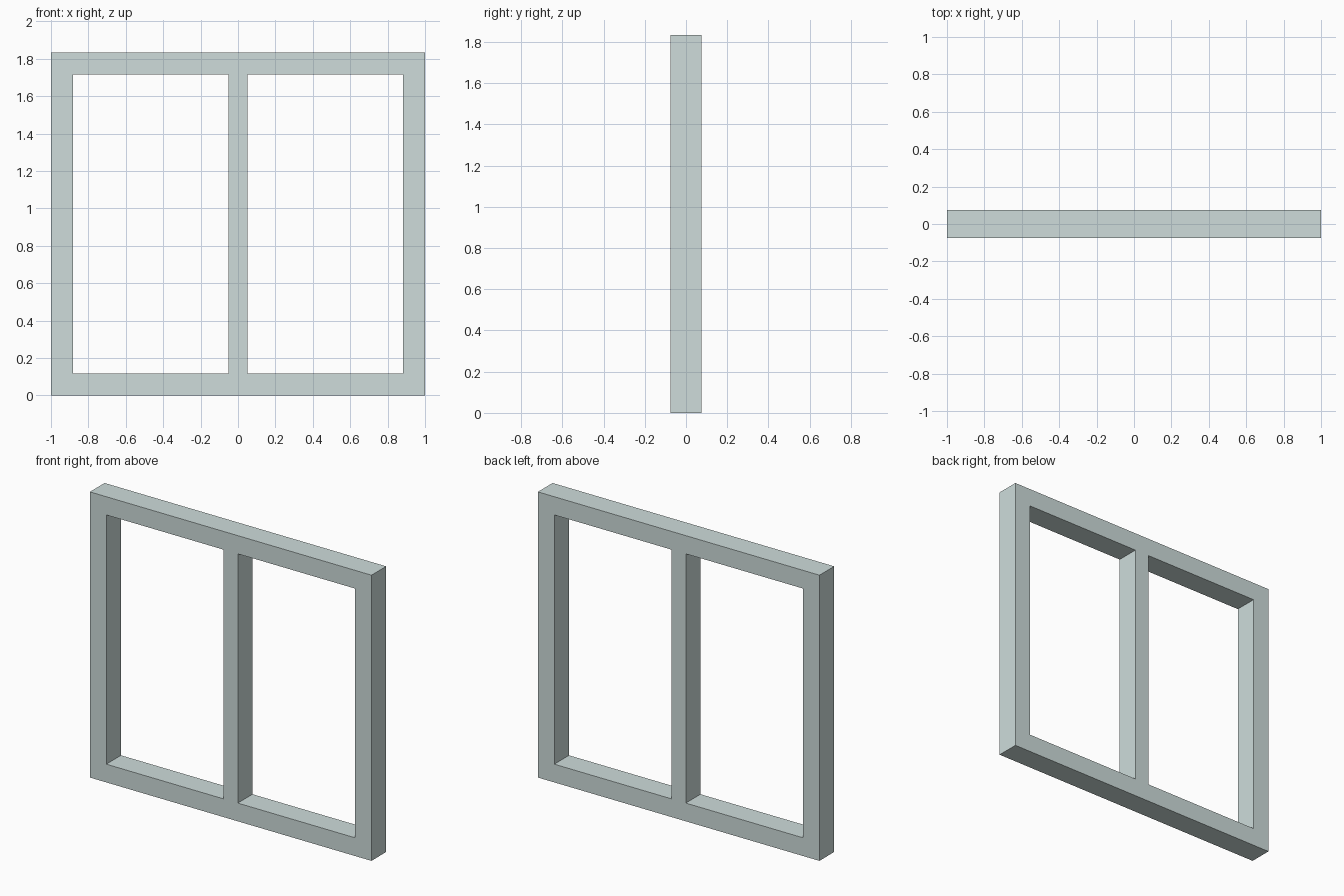
import bpy
import math

if "Cube" in bpy.data.objects:
    bpy.data.objects.remove(bpy.data.objects["Cube"])

WIDTH, HEIGHT, DEPTH = 2.0, 1.834, 0.149
BORDER = 0.117          # outer frame thickness
MULLION = 0.102         # centre bar thickness


def add_rect(curve, x0, x1, z0, z1):
    """Add a closed rectangular outline to the profile."""
    spline = curve.splines.new('POLY')
    spline.points.add(3)
    for p, (x, z) in zip(spline.points, [(x0, z0), (x1, z0), (x1, z1), (x0, z1)]):
        p.co = (x, z, 0, 1)
    spline.use_cyclic_u = True
    spline.use_smooth = False


# Front profile: outer outline with two pane openings, extruded through the depth
profile = bpy.data.curves.new("window_frame", 'CURVE')
profile.dimensions = '2D'
profile.fill_mode = 'BOTH'
profile.extrude = DEPTH / 2
add_rect(profile, -WIDTH / 2, WIDTH / 2, 0, HEIGHT)
inner, outer = MULLION / 2, WIDTH / 2 - BORDER
add_rect(profile, -outer, -inner, BORDER, HEIGHT - BORDER)
add_rect(profile, inner, outer, BORDER, HEIGHT - BORDER)

# Pale grey-green paint
paint = bpy.data.materials.new("pale_paint")
paint.diffuse_color = (0.62, 0.72, 0.71, 1)
paint.use_nodes = True
paint.node_tree.nodes["Principled BSDF"].inputs["Base Color"].default_value = paint.diffuse_color
profile.materials.append(paint)

# Stand the profile upright and turn it into a mesh
frame = bpy.data.objects.new("window_frame", profile)
frame.rotation_euler.x = math.radians(90)
bpy.context.collection.objects.link(frame)
bpy.context.view_layer.objects.active = frame
frame.select_set(True)
bpy.ops.object.convert(target='MESH')
bpy.ops.object.transform_apply(location=False, rotation=True, scale=False)
bpy.ops.object.shade_flat()

# Weld caps to sides so the frame is one closed solid
bpy.ops.object.mode_set(mode='EDIT')
bpy.ops.mesh.select_all(action='SELECT')
bpy.ops.mesh.remove_doubles(threshold=0.0001)
bpy.ops.mesh.normals_make_consistent(inside=False)
bpy.ops.object.mode_set(mode='OBJECT')
